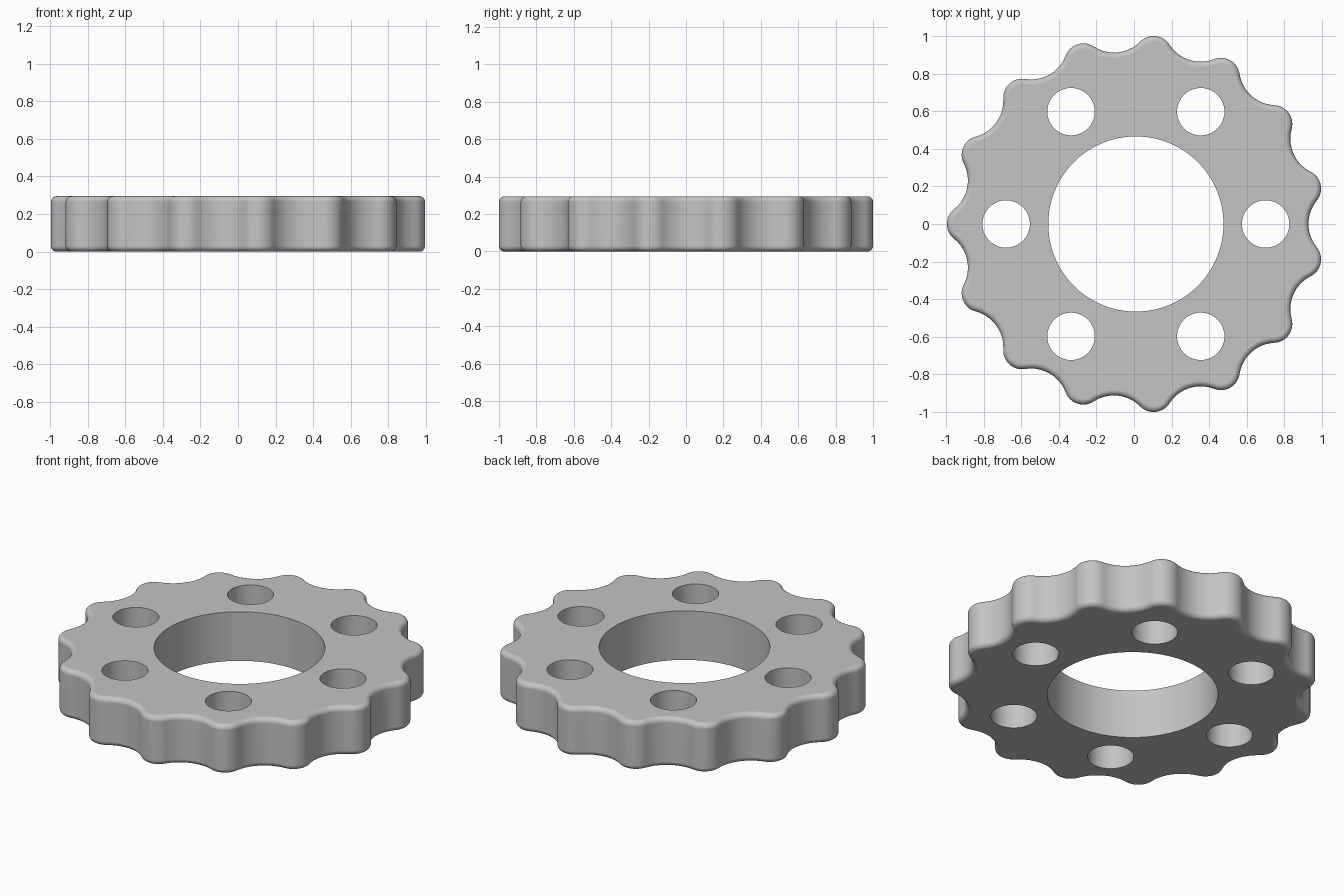
import bpy, bmesh
from math import sin, cos, pi, atan2, hypot
from mathutils import Vector

if "Cube" in bpy.data.objects:
    bpy.data.objects.remove(bpy.data.objects["Cube"], do_unlink=True)

LOBES = 15
STEP = 2 * pi / LOBES
HEIGHT, FILLET = 0.295, 0.03
LOBE_DIST, LOBE_R, VALLEY_BASE = 0.905, 0.10, 0.918
CENTRE_X = 0.01

grey = bpy.data.materials.new("light grey")
grey.use_nodes = True
grey.diffuse_color = (0.55, 0.55, 0.55, 1)
grey.node_tree.nodes["Principled BSDF"].inputs["Base Color"].default_value = grey.diffuse_color

# Valley arc that is tangent to both neighbouring lobe arcs
ax, ay = LOBE_DIST * cos(STEP / 2), LOBE_DIST * sin(STEP / 2)
gap = VALLEY_BASE - ax
VALLEY_R = (gap**2 + ay**2 - LOBE_R**2) / (2 * (LOBE_R - gap))
VALLEY_DIST = VALLEY_BASE + VALLEY_R
tangent = atan2(ay, VALLEY_DIST - ax)


def arc(dist, radius, turn, start, end, count):
    """Points on an arc whose centre sits at a distance along direction turn."""
    for i in range(count):
        a = turn + start + (end - start) * i / count
        yield (CENTRE_X + dist * cos(turn) + radius * cos(a),
               dist * sin(turn) + radius * sin(a))


def outline(inset):
    """Scalloped outline, moved inward by inset."""
    pts = []
    half = tangent + STEP / 2
    for k in range(LOBES):
        turn = pi + k * STEP
        pts += arc(LOBE_DIST, LOBE_R - inset, turn, -half, half, 14)
        pts += arc(VALLEY_DIST, VALLEY_R + inset, turn + STEP / 2,
                   pi + tangent, pi - tangent, 10)
    return pts


# Disc body: outline rings stacked with a rounded rim above and below
steps = [i * pi / 12 for i in range(7)]
lower = [(FILLET * (1 - sin(a)), FILLET * (1 - cos(a))) for a in steps]
levels = lower + [(inset, HEIGHT - z) for inset, z in reversed(lower)]

bm = bmesh.new()
rings = [[bm.verts.new((x, y, z)) for x, y in outline(inset)] for inset, z in levels]
for low, high in zip(rings, rings[1:]):
    for i in range(len(low)):
        bm.faces.new((low[i - 1], low[i], high[i], high[i - 1]))
bm.faces.new(rings[-1])
bm.faces.new(rings[0][::-1])
bmesh.ops.recalc_face_normals(bm, faces=bm.faces)
mesh = bpy.data.meshes.new("scalloped_disc")
bm.to_mesh(mesh)
bm.free()
mesh.materials.append(grey)
disc = bpy.data.objects.new("scalloped_disc", mesh)
bpy.context.collection.objects.link(disc)


# Holes: one central bore and a circle of six bolt holes
def cut(name, radius, x, y, sides):
    bpy.ops.mesh.primitive_cylinder_add(vertices=sides, radius=radius, depth=1,
                                        location=(x, y, HEIGHT / 2))
    cutter = bpy.context.object
    cutter.name = name
    cutter.hide_render = True
    cutter.data.materials.append(grey)
    bpy.context.view_layer.objects.active = disc
    mod = disc.modifiers.new(name, "BOOLEAN")
    mod.operation, mod.solver, mod.object = "DIFFERENCE", "EXACT", cutter
    bpy.ops.object.modifier_apply(modifier=name)
    bpy.data.objects.remove(cutter, do_unlink=True)


cut("centre_bore", 0.466, CENTRE_X, 0, 96)
for k in range(6):
    a = k * pi / 3
    cut("bolt_hole", 0.126, CENTRE_X + 0.69 * cos(a), 0.69 * sin(a), 64)

# Smooth walls, crisp hole edges, flat top and bottom
bpy.ops.object.select_all(action="DESELECT")
disc.select_set(True)
bpy.context.view_layer.objects.active = disc
bpy.ops.object.shade_smooth_by_angle(angle=pi / 6)
weighted = disc.modifiers.new("flat_caps", "WEIGHTED_NORMAL")
weighted.keep_sharp = True
